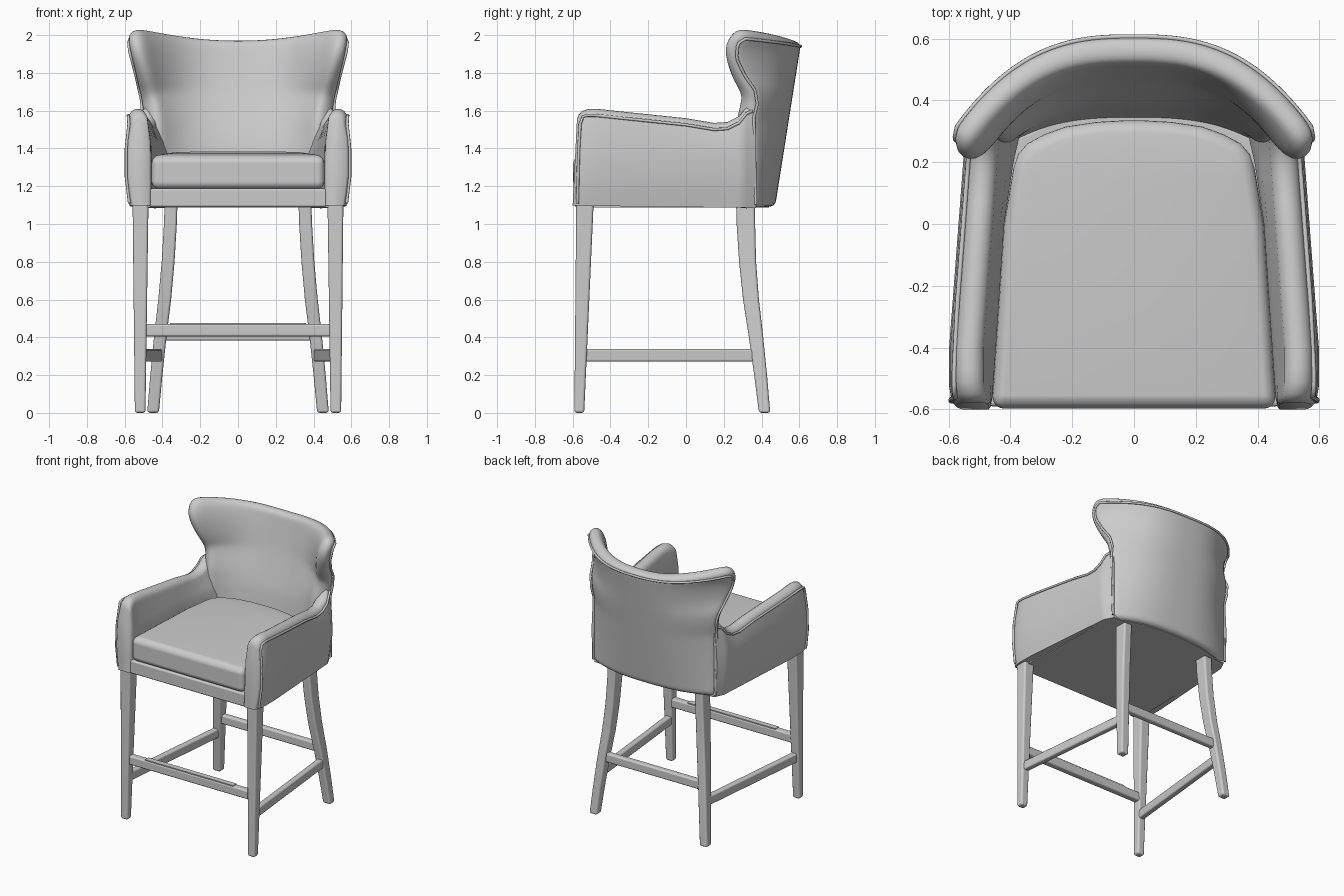
import bpy, bmesh, math
from mathutils import Vector

cube = bpy.data.objects.get("Cube")
if cube:
    bpy.data.objects.remove(cube, do_unlink=True)

grey = bpy.data.materials.new("plain_grey")
grey.use_nodes = True
COLOUR = (0.6, 0.6, 0.6, 1)
grey.diffuse_color = COLOUR
grey.node_tree.nodes["Principled BSDF"].inputs["Base Color"].default_value = COLOUR


def table(t, pts):
    """Linear lookup in a list of (position, value)."""
    if t <= pts[0][0]:
        return pts[0][1]
    for (a, p), (b, q) in zip(pts, pts[1:]):
        if t <= b:
            return p + (q - p) * (t - a) / (b - a)
    return pts[-1][1]


def add(name, bm):
    me = bpy.data.meshes.new(name)
    bm.to_mesh(me)
    bm.free()
    me.shade_smooth()
    me.materials.append(grey)
    ob = bpy.data.objects.new(name, me)
    bpy.context.collection.objects.link(ob)
    return ob


def loft(name, rings):
    """Skin closed rings of points and cap both ends."""
    bm = bmesh.new()
    vs = [[bm.verts.new(p) for p in r] for r in rings]
    n = len(vs[0])
    for a, b in zip(vs, vs[1:]):
        for i in range(n):
            bm.faces.new((a[i], a[(i + 1) % n], b[(i + 1) % n], b[i]))
    bm.faces.new(vs[0])
    bm.faces.new(vs[-1])
    bmesh.ops.recalc_face_normals(bm, faces=bm.faces)
    return add(name, bm)


def bevel(ob, width, segments=3):
    m = ob.modifiers.new("round", 'BEVEL')
    m.width, m.segments = width, segments
    m.limit_method, m.angle_limit = 'ANGLE', math.radians(50)
    m.harden_normals = True


def keep_corners(ob):
    ob.data.set_sharp_from_angle(angle=math.radians(60))


def mirror(ob):
    ob.modifiers.new("mirror", 'MIRROR')


def piping(name, pts, radius=0.008):
    cu = bpy.data.curves.new(name, 'CURVE')
    cu.dimensions = '3D'
    cu.bevel_depth, cu.bevel_resolution = radius, 2
    cu.use_fill_caps = True
    s = cu.splines.new('POLY')
    s.points.add(len(pts) - 1)
    for p, co in zip(s.points, pts):
        p.co = (*co, 1)
    cu.materials.append(grey)
    ob = bpy.data.objects.new(name, cu)
    bpy.context.collection.objects.link(ob)
    return ob


# Winged back: outer surface given by u (across) and v (up)
WING_Y = [(0, .36), (.4, .345), (.52, .34), (.6, .36), (.68, .345), (.76, .285),
          (.86, .235), (.94, .24), (1, .3)]
WING_X = [(0, .515), (.5, .52), (.62, .53), (.76, .56), (.9, .595), (1, .605)]


def back_point(u, v):
    x, e = table(v, WING_X), table(v, WING_Y)
    c = .47 + .14 * v
    top = 1.965 + .045 * u * u
    return Vector((x * u, c - (c - e) * abs(u) ** 2.7, 1.08 + v * (top - 1.08)))


NU, NV = 18, 16
bm = bmesh.new()
grid = [[bm.verts.new(back_point(2 * i / NU - 1, j / NV)) for i in range(NU + 1)]
        for j in range(NV + 1)]
for a, b in zip(grid, grid[1:]):
    for i in range(NU):
        bm.faces.new((a[i], b[i], b[i + 1], a[i + 1]))
back = add("back_rest", bm)
group = back.vertex_groups.new(name="thickness")
for k in range(len(back.data.vertices)):
    v = (k // (NU + 1)) / NV
    group.add([k], table(v, [(0, 1), (.4, 1), (.7, .75), (1, .62)]), 'REPLACE')
sol = back.modifiers.new("padding", 'SOLIDIFY')
sol.thickness, sol.offset, sol.vertex_group = .14, -1, "thickness"
sub = back.modifiers.new("smooth", 'SUBSURF')
sub.levels = sub.render_levels = 2

# Welt running up one wing, over the top and down the other
side = [(-.965, v / 40) for v in range(1, 39)]
across = [(u / 20, .972) for u in range(-19, 20)]
path = side + across + [(-u, v) for u, v in side[::-1]]
piping("back_piping", [back_point(u, v) for u, v in path])

# Arms: padded section swept from front to rear
ARM_TOP = [(-.6, 1.555), (-.59, 1.58), (-.57, 1.598), (-.53, 1.61), (-.48, 1.61), (0, 1.56),
           (.15, 1.535), (.22, 1.54), (.28, 1.57), (.32, 1.62), (.37, 1.64)]
OUTER = [(-.6, .585), (-.54, .598), (-.4, .598), (.3, .545), (.37, .51)]
SEAT_X = [(-.6, .46), (0, .42), (.2, .39), (.37, .35)]
FRONT_ROUND = [(-.6, .82), (-.59, .94), (-.57, 1)]


def arm_ring(y):
    top, out, inn = table(y, ARM_TOP), table(y, OUTER), table(y, SEAT_X)
    low = 1.097 - .012 * (y + .6)
    r = .047
    cx = out - .02 - r
    pts = [(inn, low), (inn, 1.25), (inn, 1.36), ((inn + cx - r) / 2 - .005, 1.44)]
    for k in range(9):
        a = math.pi * (1 - k / 8)
        pts.append((cx + r * math.cos(a), top - r + r * math.sin(a)))
    pts += [(out - .004, 1.45), (out, 1.36), (out, 1.26), (out - .012, 1.16), (out - .024, low)]
    lean = .25 * max(0, -y - .4)
    mid, squeeze = (inn + out) / 2, table(y, FRONT_ROUND)
    return [(mid + (x - mid) * squeeze, y + lean * (z - 1.1), z) for x, z in pts]


stations = [-.6, -.59, -.57, -.53, -.48, -.4, -.25, -.1, 0, .08, .15, .19, .22, .25, .28, .3,
            .32, .37]
arm = loft("arm", [arm_ring(y) for y in stations])
keep_corners(arm)
mirror(arm)

welt = [(.575, -.575, 1.11), (.592, -.572, 1.25), (.592, -.568, 1.4), (.578, -.56, 1.53)]
welt += [(table(y, OUTER) - .016, y, table(y, ARM_TOP) - .035)
         for y in (-.545, -.52, -.48, -.25, 0, .15, .22, .28, .32, .35)]
mirror(piping("arm_piping", welt))


# Seat cushion, rail and underside share a tapered plan with a rounded rear
def plan(half):
    return [(-x, y) for x, y in half] + [(x, y) for x, y in half[::-1]]


seat_plan = plan([(.46, -.597), (.42, 0), (.39, .18), (.375, .225), (.345, .26),
                  (.29, .29), (.22, .315), (.12, .33), (.03, .335)])
cushion = loft("seat_cushion", [
    [(x, y, 1.185) for x, y in seat_plan],
    [(x, y, 1.36 + .012 * (y + .6)) for x, y in seat_plan],
    [(x * .8, y * .8 - .02, 1.372 + .012 * (y + .6)) for x, y in seat_plan]])
bevel(cushion, .04, 5)

frame_plan = plan([(.53, -.575), (.5, .33), (.4, .385), (.25, .425), (.08, .44)])
keep_corners(loft("underside_panel", [[(x, y, z) for x, y in frame_plan] for z in (1.087, 1.11)]))
rail_plan = plan([(.47, -.59), (.44, .1), (.38, .28), (.2, .36)])
rail = loft("seat_rail", [[(x, y, z) for x, y in rail_plan] for z in (1.09, 1.187)])
bevel(rail, .012)


# Legs: tapered square posts, the rear pair splayed and curved
def leg(name, steps):
    ob = loft(name, [[(x + sx * hx, y + sy * hy, z)
                      for sx, sy in ((-1, -1), (1, -1), (1, 1), (-1, 1))]
                     for x, y, z, hx, hy in steps])
    mirror(ob)
    bevel(ob, .014)


leg("front_leg", [(.518, -.565, 0, .028, .026), (.516, -.535, 1.11, .042, .046)])
leg("rear_leg", [(.45, .416, 0, .031, .03), (.432, .395, .2, .032, .034),
                 (.412, .371, .4, .033, .038), (.388, .344, .6, .034, .042),
                 (.37, .326, .8, .034, .045), (.358, .317, 1.0, .034, .049),
                 (.354, .315, 1.12, .034, .05)])


# Stretchers and foot plate
def bar(name, a, b, depth, height):
    a, b = Vector(a), Vector(b)
    out = (b - a).cross(Vector((0, 0, 1))).normalized() * depth / 2
    up = Vector((0, 0, height / 2))
    return loft(name, [[p - out - up, p + out - up, p + out + up, p - out + up] for p in (a, b)])


front = bar("front_stretcher", (-.51, -.55, .438), (.51, -.55, .438), .05, .066)
rear = bar("rear_stretcher", (-.41, .37, .415), (.41, .37, .415), .045, .066)
sides = bar("side_stretcher", (.515, -.55, .305), (.422, .38, .305), .045, .068)
mirror(sides)
for stretcher in (front, rear, sides):
    bevel(stretcher, .012)
keep_corners(bar("foot_plate", (-.36, -.55, .472), (.36, -.55, .472), .04, .008))
